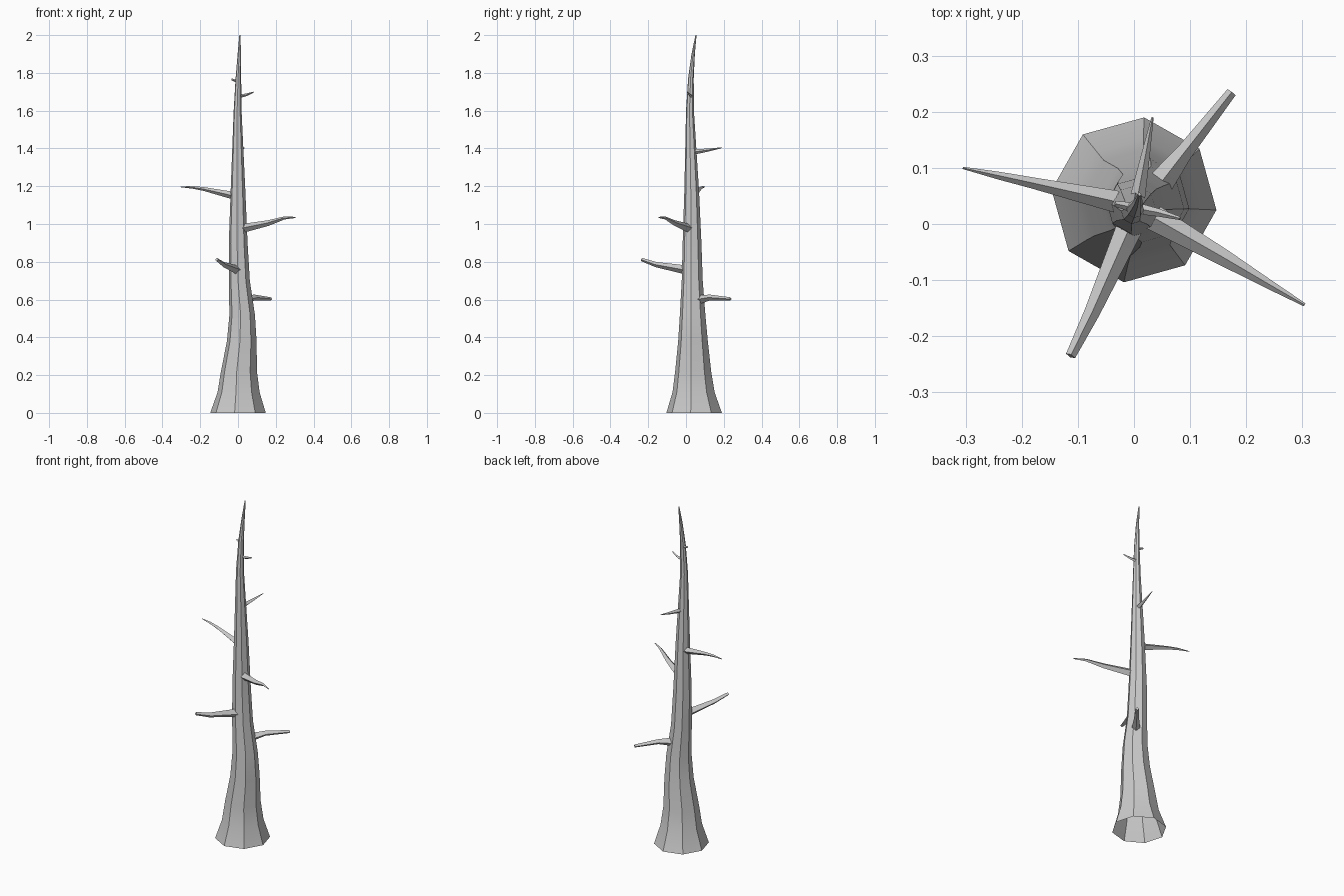
import bpy, bmesh, math
from mathutils import Vector

cube = bpy.data.objects.get("Cube")
if cube:
    bpy.data.objects.remove(cube)

# One grey bark colour
bark = bpy.data.materials.new("grey bark")
bark.use_nodes = True
colour = (0.6, 0.6, 0.6, 1)
bark.diffuse_color = colour
bark.node_tree.nodes["Principled BSDF"].inputs["Base Color"].default_value = colour


def tube(name, rings, cap_start):
    """Join rings of points into a tube, closed at its far end."""
    bm = bmesh.new()
    loops = [[bm.verts.new(p) for p in ring] for ring in rings]
    n = len(loops[0])
    for a, b in zip(loops, loops[1:]):
        for i in range(n):
            j = (i + 1) % n
            bm.faces.new((a[i], a[j], b[j], b[i]))
    bm.faces.new(loops[-1])
    if cap_start:
        bm.faces.new(loops[0][::-1])
    mesh = bpy.data.meshes.new(name)
    bm.to_mesh(mesh)
    bm.free()
    mesh.materials.append(bark)
    obj = bpy.data.objects.new(name, mesh)
    bpy.context.collection.objects.link(obj)
    bpy.ops.object.select_all(action='DESELECT')
    obj.select_set(True)
    bpy.context.view_layer.objects.active = obj
    bpy.ops.object.shade_smooth_by_angle(angle=math.radians(30))
    return obj


def trunk_ring(z, x, y, r):
    angles = [math.radians(-7 + 45 * k) for k in range(8)]
    return [(x + r * math.cos(a), y + r * math.sin(a), z) for a in angles]


def branch(name, points, radii):
    """Tapered four-sided branch with a ridge along its top."""
    pts = [Vector(p) for p in points]
    rings = []
    for i, p in enumerate(pts):
        along = (pts[min(i + 1, len(pts) - 1)] - pts[max(i - 1, 0)]).normalized()
        side = along.cross(Vector((0, 0, 1))).normalized()
        up = side.cross(along)
        r = radii[i]
        rings.append([p + side * r, p + up * r, p - side * r, p - up * r])
    tube(name, rings, True)


# Trunk: eight-sided, flared at the open foot, bent towards the tip (z, x, y, radius)
trunk = [(0, 0, .043, .148), (.11, .003, .04, .112), (.22, .005, .038, .096),
         (.38, .02, .037, .079), (.52, .022, .035, .068), (.7, .007, .033, .056),
         (.9, .001, .032, .05), (1.18, 0, .03, .039), (1.6, -.002, .021, .021),
         (1.77, .002, .026, .015), (1.9, .007, .038, .009), (2, .01, .053, .003)]
tube("trunk", [trunk_ring(*row) for row in trunk], False)

# Bare branches, from the lowest to the highest
branch("back_left_branch",
       [(.045, .07, .6), (.09, .128, .611), (.174, .235, .603)], [.024, .015, .009])
branch("front_right_branch",
       [(-.005, .0, .757), (-.075, -.158, .785), (-.113, -.235, .812)], [.024, .014, .009])
branch("front_left_branch",
       [(.02, .02, .976), (.16, -.06, 1.005), (.245, -.11, 1.032), (.304, -.144, 1.035)],
       [.024, .015, .008, .003])
branch("right_branch",
       [(-.01, .035, 1.147), (-.18, .073, 1.185), (-.24, .086, 1.194), (-.305, .1, 1.197)],
       [.021, .01, .007, .002])
branch("back_branch",
       [(.005, .04, 1.381), (.02, .12, 1.392), (.033, .19, 1.404)], [.014, .008, .002])
branch("upper_left_twig",
       [(.005, .028, 1.676), (.045, .02, 1.684), (.082, .01, 1.698)], [.01, .007, .003])
branch("upper_right_twig",
       [(.002, .027, 1.757), (-.018, .033, 1.76), (-.034, .036, 1.766)], [.009, .007, .005])
